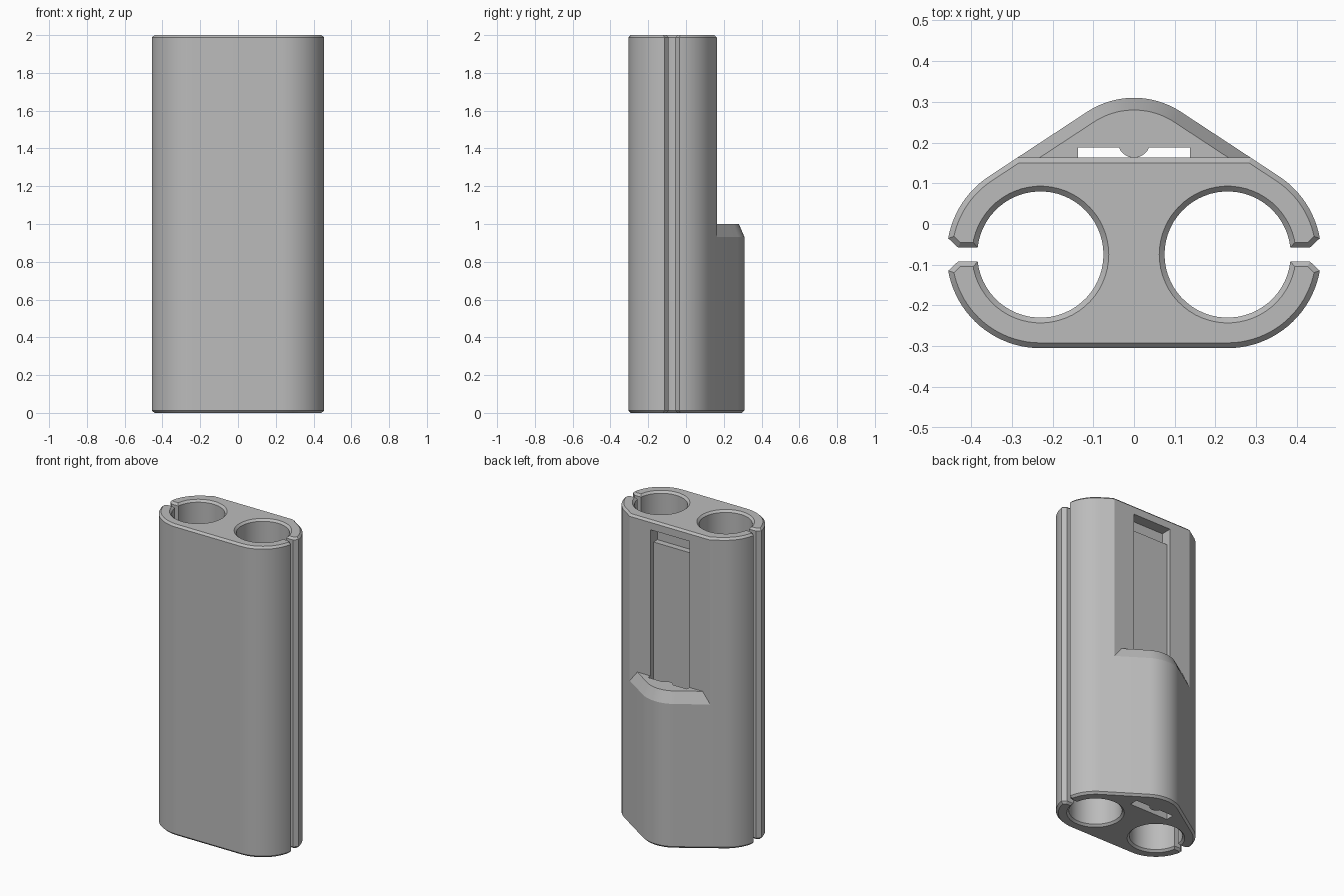
import bpy, bmesh, math
from mathutils import Vector

default = bpy.data.objects.get("Cube")
if default:
    bpy.data.objects.remove(default, do_unlink=True)

grey = bpy.data.materials.new("plain_grey")
grey.use_nodes = True
colour = (0.5, 0.5, 0.5, 1)
grey.diffuse_color = colour
grey.node_tree.nodes["Principled BSDF"].inputs["Base Color"].default_value = colour

HEIGHT, HUMP_TOP, FLAT_Y, BACK_Y = 2.0, 1.0, 0.163, 0.31
TUBE_X, TUBE_Y, OUTER_R, HOLE_R = 0.23, -0.075, 0.23, 0.155
HUMP_R, SLIT, CHAMFER = 0.21, 0.017, 0.013
SLOPE = 56.7  # direction of the sloping side's normal


def arc(cx, cy, r, start, end, n):
    angles = [math.radians(start + (end - start) * i / n) for i in range(n + 1)]
    return [Vector((cx + r * math.cos(a), cy + r * math.sin(a))) for a in angles]


def neighbour(loop, i, step):
    j = i + step
    while (loop[j % len(loop)] - loop[i]).length < 1e-6:
        j += step
    return loop[j % len(loop)]


def inset(loop, amount):
    """Move every edge of a counter-clockwise loop inward."""
    result = []
    for i, p in enumerate(loop):
        a = (p - neighbour(loop, i, -1)).normalized()
        b = (neighbour(loop, i, 1) - p).normalized()
        na, nb = Vector((-a.y, a.x)), Vector((-b.y, b.x))
        result.append(p + (na + nb) * amount / (1 + na.dot(nb)))
    return result


def mirrored(half):
    return half + [Vector((-p.x, p.y)) for p in reversed(half)]


def new_object(name, bm):
    bmesh.ops.recalc_face_normals(bm, faces=bm.faces)
    mesh = bpy.data.meshes.new(name)
    bm.to_mesh(mesh)
    bm.free()
    mesh.materials.append(grey)
    obj = bpy.data.objects.new(name, mesh)
    bpy.context.collection.objects.link(obj)
    return obj


# Half outline: front shell, side slit, tube bore, slit again, back shell
mouth = math.degrees(math.asin(SLIT / HOLE_R))
lip_x = 0.432
side = arc(TUBE_X, TUBE_Y, OUTER_R, -90, -10, 20)
side.append(Vector((lip_x, TUBE_Y - SLIT)))
side += arc(TUBE_X, TUBE_Y, HOLE_R, -mouth, mouth - 360, 56)
side.append(Vector((lip_x, TUBE_Y + SLIT)))
side += arc(TUBE_X, TUBE_Y, OUTER_R, 10, SLOPE, 12)

# Corner where the sloping side meets the flat back, and the rounded hump
normal = Vector((math.cos(math.radians(SLOPE)), math.sin(math.radians(SLOPE))))
reach = normal.dot(Vector((TUBE_X, TUBE_Y))) + OUTER_R


def corner_at(distance):
    return Vector(((distance - normal.y * FLAT_Y) / normal.x, FLAT_Y))


corner = corner_at(reach)
bevel_in, bevel_down = 0.03, 0.07
inner_corner = corner_at(reach - bevel_in)
hump_y = BACK_Y - HUMP_R
hump = arc(0, hump_y, HUMP_R, SLOPE, 88, 12)
hump_small = arc(0, hump_y, HUMP_R - bevel_in, SLOPE, 88, 12)

full = mirrored(side + [corner, corner] + hump)
bevelled = mirrored(side + [corner, inner_corner] + hump_small)
flat = mirrored(side + [corner, inner_corner] + [Vector((p.x, FLAT_Y)) for p in hump_small])

# Body lofted through matching sections
sections = [
    (0, inset(full, CHAMFER)), (CHAMFER, full), (HUMP_TOP - bevel_down, full),
    (HUMP_TOP, bevelled), (HUMP_TOP, flat),
    (HEIGHT - CHAMFER, flat), (HEIGHT, inset(flat, CHAMFER)),
]
bm = bmesh.new()
rings = [[bm.verts.new((p.x, p.y, z)) for p in loop] for z, loop in sections]
for low, high in zip(rings, rings[1:]):
    for i in range(len(low)):
        j = (i + 1) % len(low)
        bm.faces.new((low[i], low[j], high[j], high[i]))
bm.faces.new(list(reversed(rings[0])))
bm.faces.new(rings[-1])
bmesh.ops.remove_doubles(bm, verts=bm.verts, dist=1e-5)
body = new_object("twin_tube_holder", bm)

# Clip channel down the back, with a deeper catch pocket at its top
channel_w, floor_y, pocket_y, roof_y = 0.138, 0.133, 0.093, 0.188
ledge_z, top_z = 1.85, 1.94
outline = [(roof_y, -0.1), (roof_y, top_z), (pocket_y, top_z),
           (pocket_y, ledge_z), (floor_y, ledge_z), (floor_y, -0.1)]
bm = bmesh.new()
face = bm.faces.new([bm.verts.new((-channel_w, y, z)) for y, z in outline])
moved = bmesh.ops.extrude_face_region(bm, geom=[face])["geom"]
bmesh.ops.translate(bm, vec=(2 * channel_w, 0, 0),
                    verts=[v for v in moved if isinstance(v, bmesh.types.BMVert)])
cutter = new_object("channel_cutter", bm)
cutter.hide_render = True

cut = body.modifiers.new("channel", "BOOLEAN")
cut.operation = "DIFFERENCE"
cut.solver = "EXACT"
cut.object = cutter
bpy.ops.object.select_all(action="DESELECT")
body.select_set(True)
bpy.context.view_layer.objects.active = body
bpy.ops.object.modifier_apply(modifier=cut.name)
bpy.data.objects.remove(cutter, do_unlink=True)

# Rounded rib hanging from the channel roof
bpy.ops.mesh.primitive_cylinder_add(vertices=40, radius=0.04, depth=HUMP_TOP - 0.002,
                                    location=(0, 0.203, HUMP_TOP / 2))
rib = bpy.context.object
rib.name = "channel_rib"
rib.data.materials.append(grey)

body.select_set(True)
rib.select_set(True)
bpy.ops.object.shade_smooth_by_angle(angle=math.radians(20))
